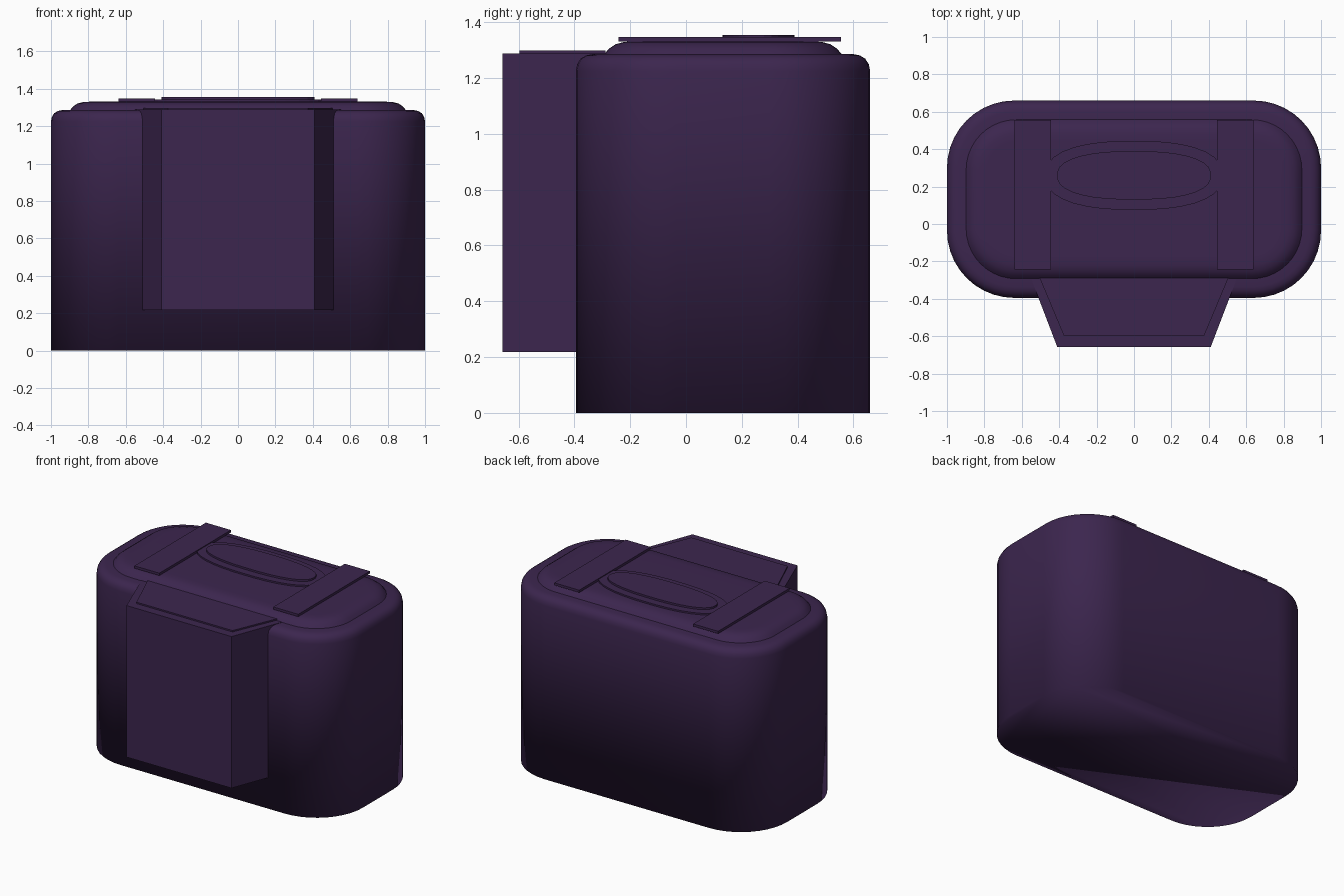
import bpy, bmesh, math

if "Cube" in bpy.data.objects:
    bpy.data.objects.remove(bpy.data.objects["Cube"])

purple = bpy.data.materials.new("dark_purple")
purple.diffuse_color = (0.045, 0.019, 0.077, 1)
purple.use_nodes = True
purple.node_tree.nodes["Principled BSDF"].inputs["Base Color"].default_value = purple.diffuse_color


def rounded_rect(x0, x1, y0, y1, r, seg=10):
    """Counter-clockwise rounded rectangle outline."""
    pts = []
    corners = [(x1 - r, y1 - r), (x0 + r, y1 - r), (x0 + r, y0 + r), (x1 - r, y0 + r)]
    for k, (cx, cy) in enumerate(corners):
        for i in range(seg + 1):
            a = math.pi / 2 * (k + i / seg)
            pts.append((cx + r * math.cos(a), cy + r * math.sin(a)))
    return pts


def loft(name, rings, smooth=False, bottom=True):
    """Skin a stack of (outline, z) rings and cap the ends."""
    bm = bmesh.new()
    loops = [[bm.verts.new((x, y, z)) for x, y in pts] for pts, z in rings]
    n = len(loops[0])
    for a, b in zip(loops, loops[1:]):
        for i in range(n):
            j = (i + 1) % n
            bm.faces.new((a[i], a[j], b[j], b[i]))
    bm.faces.new(loops[-1])
    if bottom:
        bm.faces.new(loops[0][::-1])
    for f in bm.faces:
        f.smooth = smooth
    me = bpy.data.meshes.new(name)
    bm.to_mesh(me)
    bm.free()
    me.materials.append(purple)
    ob = bpy.data.objects.new(name, me)
    bpy.context.collection.objects.link(ob)
    return ob


def prism(name, pts, z0, z1):
    return loft(name, [(pts, z0), (pts, z1)])


def oval(hx, y0, y1, n=32, p=2.4):
    """Squarish ellipse outline."""
    cy, hy = (y0 + y1) / 2, (y1 - y0) / 2
    pts = []
    for i in range(n):
        a = 2 * math.pi * (i + 0.5) / n
        c, s = math.cos(a), math.sin(a)
        pts.append((hx * math.copysign(abs(c) ** (2 / p), c),
                    cy + hy * math.copysign(abs(s) ** (2 / p), s)))
    return pts


# main body with rounded top rim, softly shaded into its base
body = [(0, 0), (0, 1.225), (0.005, 1.25), (0.018, 1.27), (0.037, 1.281), (0.06, 1.286), (0.13, 1.286)]
loft("body", [(rounded_rect(-1 + d, 1 - d, -0.395 + d, 0.66 - d, 0.36 - d), z)
              for d, z in body], smooth=True)

# domed lid panel
lid = [(0, 1.283), (0.018, 1.305), (0.042, 1.321), (0.075, 1.33), (0.12, 1.331)]
loft("lid", [(rounded_rect(-0.9 + d, 0.9 - d, -0.295 + d, 0.56 - d, 0.27 - d), z)
             for d, z in lid], smooth=True, bottom=False)

# tapered front pocket and its raised top panel
prism("front_pocket", [(-0.41, -0.658), (0.41, -0.658), (0.55, -0.292), (-0.55, -0.292)], 0.218, 1.288)
prism("pocket_top_panel", [(-0.375, -0.597), (0.375, -0.597), (0.505, -0.288), (-0.505, -0.288)], 1.28, 1.298)

# two straps across the lid
for side, s in (("left", -1), ("right", 1)):
    x0, x1 = sorted((s * 0.445, s * 0.64))
    prism(side + "_strap", [(x0, -0.242), (x1, -0.242), (x1, 0.556), (x0, 0.556)], 1.331, 1.348)

# oval handle: wide base plate and raised grip
prism("handle_base", oval(0.475, 0.075, 0.445), 1.325, 1.342)
prism("handle_grip", oval(0.412, 0.13, 0.39), 1.325, 1.355)
